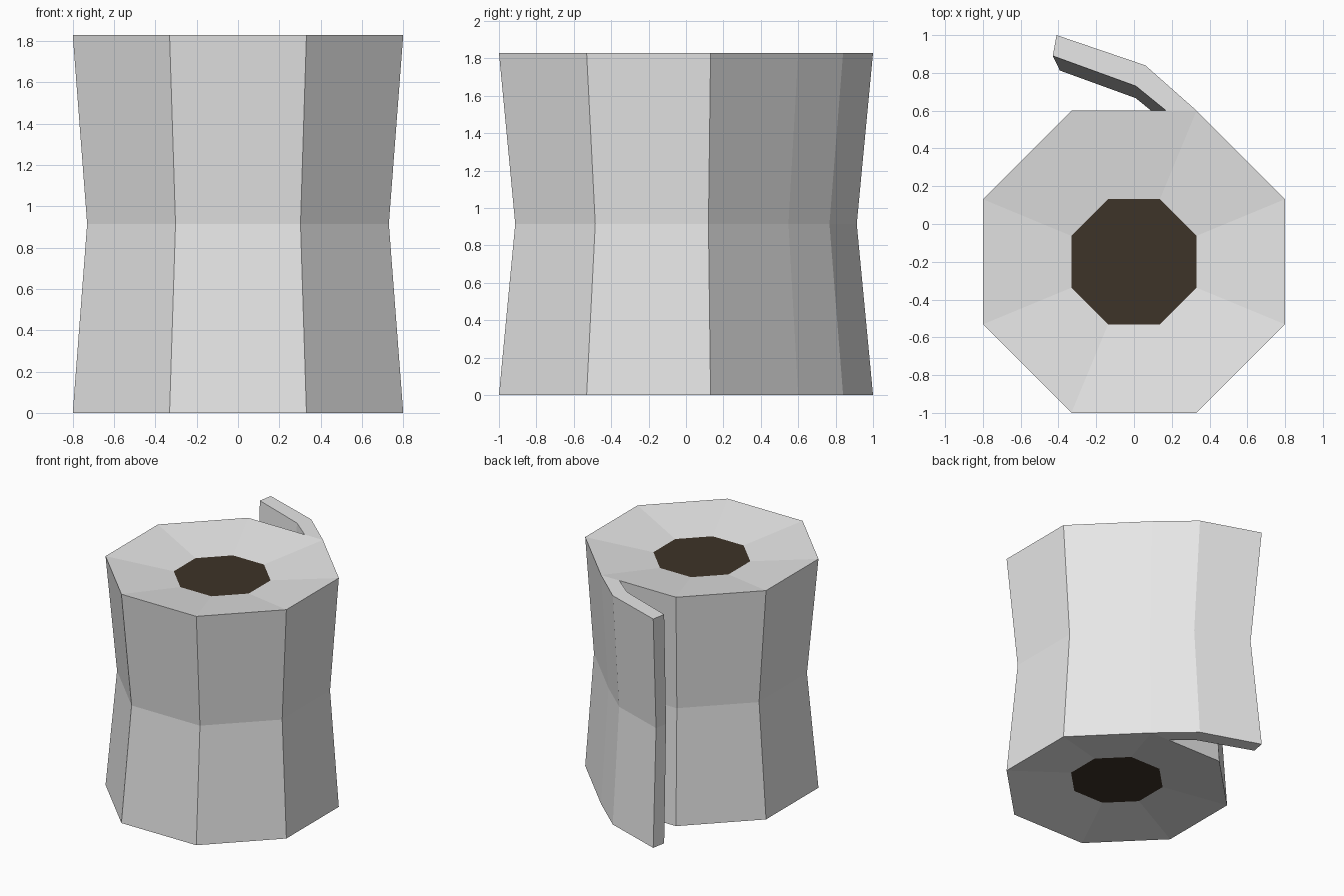
import bpy, bmesh, math

if "Cube" in bpy.data.objects:
    bpy.data.objects.remove(bpy.data.objects["Cube"])

H, WAIST, CY, DEPTH = 1.83, 0.913, -0.2, 0.07


def material(name, rgb):
    m = bpy.data.materials.new(name)
    m.diffuse_color = (*rgb, 1)
    m.use_nodes = True
    m.node_tree.nodes["Principled BSDF"].inputs["Base Color"].default_value = m.diffuse_color
    return m


def finish(name, bm, mat):
    bmesh.ops.recalc_face_normals(bm, faces=bm.faces)
    me = bpy.data.meshes.new(name)
    bm.to_mesh(me)
    bm.free()
    me.materials.append(mat)
    ob = bpy.data.objects.new(name, me)
    bpy.context.collection.objects.link(ob)
    return ob


def octagon(apothem):
    r = apothem / math.cos(math.pi / 8)
    angles = [math.radians(22.5 + 45 * k) for k in range(8)]
    return [(r * math.cos(a), CY + r * math.sin(a)) for a in angles]


paper = material("white paper", (0.8, 0.8, 0.8))
brown = material("dark brown core", (0.048, 0.033, 0.021))

# Paper roll: octagon outline with the loose sheet peeling off the back
outer, inner = octagon(0.8), octagon(0.332)
sheet = [(0.06, 0.84), (-0.41, 1.0), (-0.43, 0.89), (0.01, 0.73), (0.17, 0.6)]
outline = outer[:2] + sheet + outer[2:]
n = len(outline)

bm = bmesh.new()
levels = []
for z, s in ((0, 1), (H / 2, WAIST), (H, 1)):
    levels.append([bm.verts.new((x * s, y * s, z)) for x, y in outline])
for low, high in zip(levels, levels[1:]):
    for i in range(n):
        j = (i + 1) % n
        bm.faces.new((low[i], low[j], high[j], high[i]))

# Roll ends slope inward to the core; sheet ends stay flat
corners = [0, 1] + list(range(7, n))
for ring, z in ((levels[0], DEPTH), (levels[2], H - DEPTH)):
    rim = [bm.verts.new((x, y, z)) for x, y in inner]
    for k in range(8):
        m = (k + 1) % 8
        edge = [1, 6, 7] if k == 1 else [corners[k], corners[m]]
        bm.faces.new([ring[i] for i in edge] + [rim[m], rim[k]])
    bm.faces.new([ring[i] for i in (1, 2, 5, 6)])
    bm.faces.new([ring[i] for i in (2, 3, 4, 5)])
finish("paper_roll", bm, paper)

# Dark core ends, flat at the bottom of each recess
for name, z, order in (("core_bottom", DEPTH, -1), ("core_top", H - DEPTH, 1)):
    bm = bmesh.new()
    bm.faces.new([bm.verts.new((x, y, z)) for x, y in inner][::order])
    me = bpy.data.meshes.new(name)
    bm.to_mesh(me)
    bm.free()
    me.materials.append(brown)
    bpy.context.collection.objects.link(bpy.data.objects.new(name, me))
